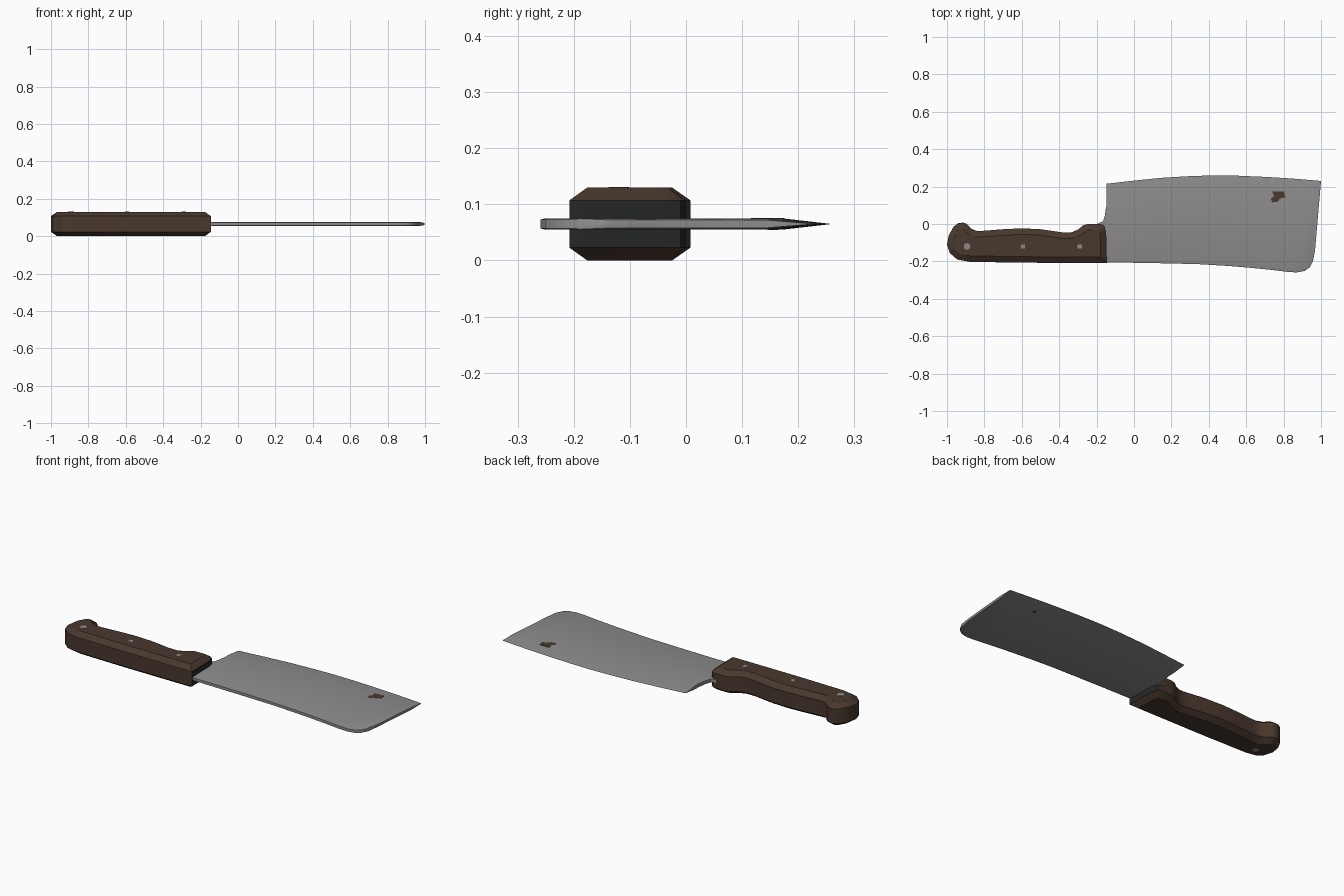
import bpy, bmesh, math
from mathutils import Vector

if "Cube" in bpy.data.objects:
    bpy.data.objects.remove(bpy.data.objects["Cube"])

MID = 0.065  # height of the blade's centre plane


def material(name, rgb):
    m = bpy.data.materials.new(name)
    m.diffuse_color = (*rgb, 1)
    m.use_nodes = True
    m.node_tree.nodes["Principled BSDF"].inputs["Base Color"].default_value = m.diffuse_color
    return m


steel = material("steel grey", (0.27, 0.262, 0.268))
wood = material("dark brown wood", (0.066, 0.040, 0.027))
black = material("charcoal", (0.019, 0.021, 0.021))


def finish(name, bm, mats, angle=30):
    bmesh.ops.recalc_face_normals(bm, faces=bm.faces)
    me = bpy.data.meshes.new(name)
    bm.to_mesh(me)
    bm.free()
    ob = bpy.data.objects.new(name, me)
    bpy.context.collection.objects.link(ob)
    for m in mats:
        me.materials.append(m)
    bpy.ops.object.select_all(action='DESELECT')
    ob.select_set(True)
    bpy.context.view_layer.objects.active = ob
    bpy.ops.object.shade_smooth_by_angle(angle=math.radians(angle))
    return ob


def loft(bm, rings):
    """Join closed rings of points and cap both ends."""
    vs = [[bm.verts.new(p) for p in r] for r in rings]
    n = len(vs[0])
    for a, b in zip(vs, vs[1:]):
        for i in range(n):
            j = (i + 1) % n
            bm.faces.new((a[i], a[j], b[j], b[i]))
    bm.faces.new(vs[0])
    bm.faces.new(vs[-1])


def plate(name, pts, z0, z1, mat):
    bm = bmesh.new()
    loft(bm, [[(x, y, z) for x, y in pts] for z in (z0, z1)])
    return finish(name, bm, [mat])


def inset(pts, d):
    """Move a clockwise outline inwards by d."""
    out = []
    for i, p in enumerate(pts):
        p = Vector(p)
        a = (p - Vector(pts[i - 1])).normalized()
        b = (Vector(pts[(i + 1) % len(pts)]) - p).normalized()
        na, nb = Vector((a.y, -a.x)), Vector((b.y, -b.x))
        m = (na + nb).normalized()
        out.append(p + m * d / max(0.6, m.dot(na)))
    return out


# Handle: outline with chamfered top and bottom, charcoal end by the blade
outline = [(-1, -0.11), (-0.99, -0.06), (-0.965, -0.015), (-0.94, 0.004), (-0.915, 0.008),
           (-0.893, 0), (-0.868, -0.026), (-0.84, -0.037), (-0.8, -0.036), (-0.7, -0.028),
           (-0.6, -0.023), (-0.5, -0.028), (-0.38, -0.045), (-0.335, -0.045), (-0.3, -0.03),
           (-0.27, -0.006), (-0.245, 0), (-0.175, 0), (-0.158, -0.01), (-0.149, -0.045),
           (-0.145, -0.208), (-0.6, -0.207), (-0.88, -0.202), (-0.945, -0.19), (-0.985, -0.155)]
small = inset(outline, 0.032)
bm = bmesh.new()
loft(bm, [[(p[0], p[1], z) for p in ring]
          for ring, z in ((small, 0), (outline, 0.023), (outline, 0.107), (small, 0.13))])
bmesh.ops.recalc_face_normals(bm, faces=bm.faces)
for f in bm.faces:
    if f.normal.x > 0.3 and abs(f.normal.z) < 0.1 and f.calc_center_median().x > -0.2:
        f.material_index = 1
finish("handle", bm, [wood, black])

# Blade: cross-sections from spine to sharp edge (edge x, y, spine x, y, half thickness)
stations = [(-0.148, 0.215, -0.148, -0.205, 0.01), (0, 0.232, 0.05, -0.208, 0.01),
            (0.15, 0.247, 0.2, -0.211, 0.01), (0.3, 0.256, 0.35, -0.215, 0.01),
            (0.43, 0.26, 0.5, -0.224, 0.01), (0.56, 0.258, 0.62, -0.234, 0.01),
            (0.7, 0.252, 0.74, -0.246, 0.01), (0.8, 0.246, 0.82, -0.256, 0.01),
            (0.87, 0.241, 0.87, -0.259, 0.01), (0.92, 0.237, 0.912, -0.251, 0.01),
            (0.955, 0.234, 0.94, -0.231, 0.01), (0.98, 0.232, 0.957, -0.198, 0.0095),
            (1, 0.23, 0.968, -0.14, 0.007)]
bm = bmesh.new()
rings = []
for ex, ey, sx, sy, h in stations:
    edge, spine = Vector((ex, ey)), Vector((sx, sy))
    length = (edge - spine).length
    upper = [(0, 0.8 * h), (0.008, h), (length - 0.088, h)]
    prof = upper + [(length, 0)] + [(d, -t) for d, t in reversed(upper)]
    ring = []
    for d, t in prof:
        p = spine.lerp(edge, d / length)
        ring.append((p.x, p.y, MID + t))
    rings.append(ring)
loft(bm, rings)
finish("blade", bm, [steel])

# Neck joining the blade to the handle
plate("blade_neck", [(-0.14, 0.12), (-0.151, 0.08), (-0.156, 0.045), (-0.165, 0.015),
                     (-0.195, 0.002), (-0.195, -0.19), (-0.14, -0.2)],
      MID - 0.0097, MID + 0.0097, steel)

# Rivets: flush plates on both sides of the handle
for i, (x, r, n) in enumerate([(-0.893, 0.018, 10), (-0.593, 0.016, 4), (-0.29, 0.016, 4)]):
    pts = [(x + r * math.cos(math.tau * (k + 0.5) / n),
            -0.12 + r * math.sin(math.tau * (k + 0.5) / n)) for k in range(n)]
    plate(f"rivet_top_{i + 1}", pts, 0.126, 0.1306, steel)
    if i == 0:
        plate("rivet_bottom", pts, 0.0, 0.004, steel)

# Stain on the blade, with a small mark underneath
plate("stain", [(0.737, 0.175), (0.8, 0.175), (0.81, 0.143), (0.782, 0.137), (0.767, 0.118),
                (0.738, 0.116), (0.732, 0.135), (0.75, 0.15)], 0.071, 0.0756, wood)
plate("stain_under", [(0.767, 0.156), (0.78, 0.165), (0.793, 0.155), (0.78, 0.145)],
      0.0544, 0.059, wood)
